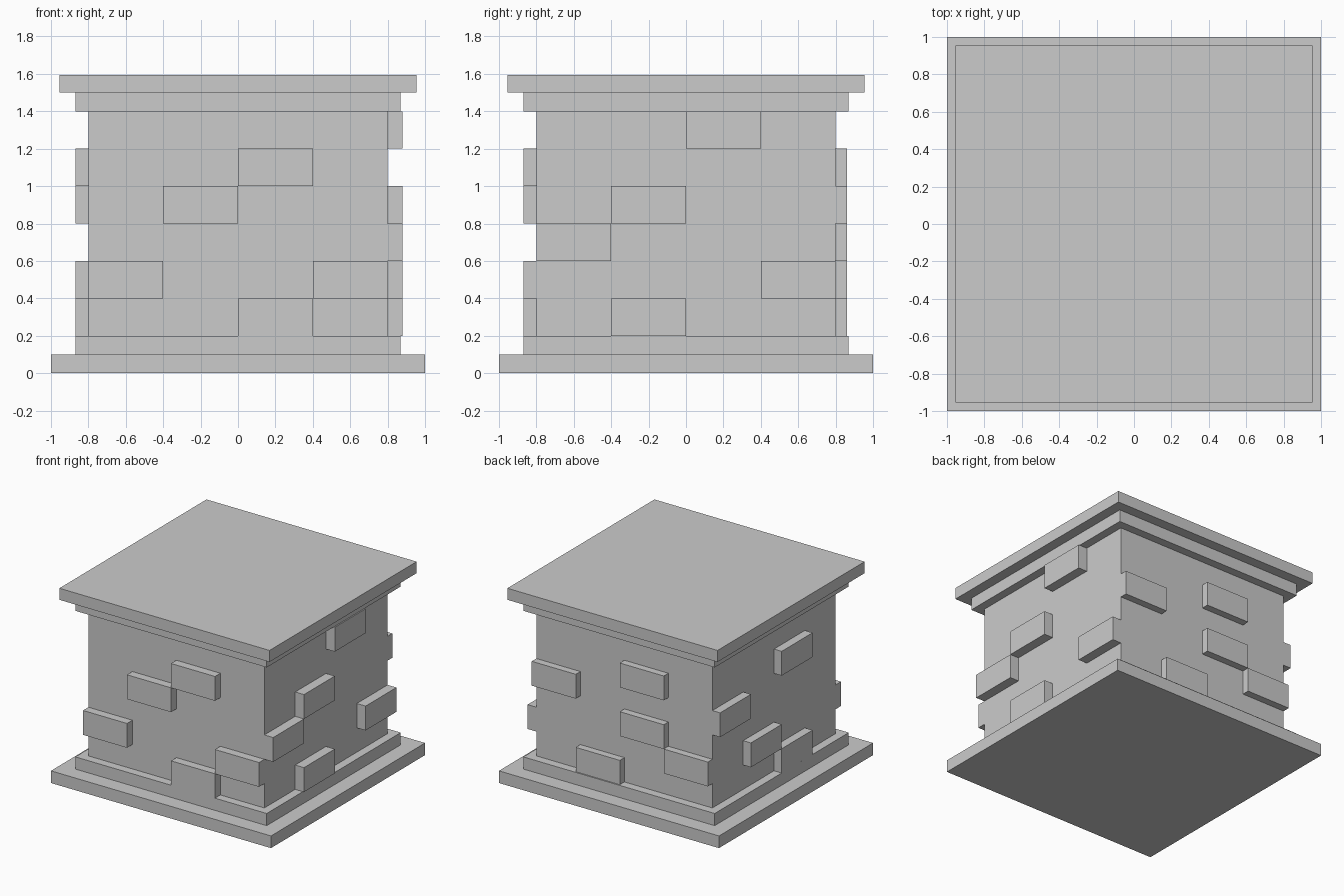
import bpy
from math import radians
from mathutils import Matrix, Vector

if "Cube" in bpy.data.objects:
    bpy.data.objects.remove(bpy.data.objects["Cube"])


def box(name, lo, hi, turn=0):
    """Box between two corners, turned about the z axis."""
    lo, hi = Vector(lo), Vector(hi)
    rot = Matrix.Rotation(radians(turn), 4, 'Z')
    bpy.ops.mesh.primitive_cube_add(size=1)
    ob = bpy.context.object
    ob.name = name
    ob.data.transform(rot @ Matrix.Translation((lo + hi) / 2)
                      @ Matrix.Diagonal((*(hi - lo), 1)))
    return ob


def slab(name, half, z0, z1):
    return box(name, (-half, -half, z0), (half, half, z1))


# Stacked square slabs and the main block
slab("base_plinth", 1.0, 0.0, 0.1)
slab("base_step", 0.87, 0.1, 0.2)
slab("body", 0.8, 0.2, 1.4)
slab("top_step", 0.87, 1.4, 1.5)
slab("top_slab", 0.955, 1.5, 1.595)

# Raised bricks per wall: turn, outer distance, (column from left, course from bottom)
walls = {
    "front": (0, 0.87, [(0, 1), (1, 3), (2, 4), (2, 0), (3, 1)]),
    "right": (90, 0.88, [(0, 2), (1, 3), (2, 5), (3, 1), (1, 0)]),
    "back": (180, 0.86, [(0, 3), (2, 4), (2, 2), (1, 0), (3, 1)]),
    "left": (270, 0.87, [(0, 3), (1, 1), (2, 4), (2, 0)]),
}
for side, (turn, out, bricks) in walls.items():
    for i, (col, row) in enumerate(bricks):
        x, z = -0.8 + 0.4 * col, 0.2 + 0.2 * row
        box(f"{side}_brick_{i + 1}", (x, -out, z), (x + 0.4, -0.8, z + 0.2), turn)
